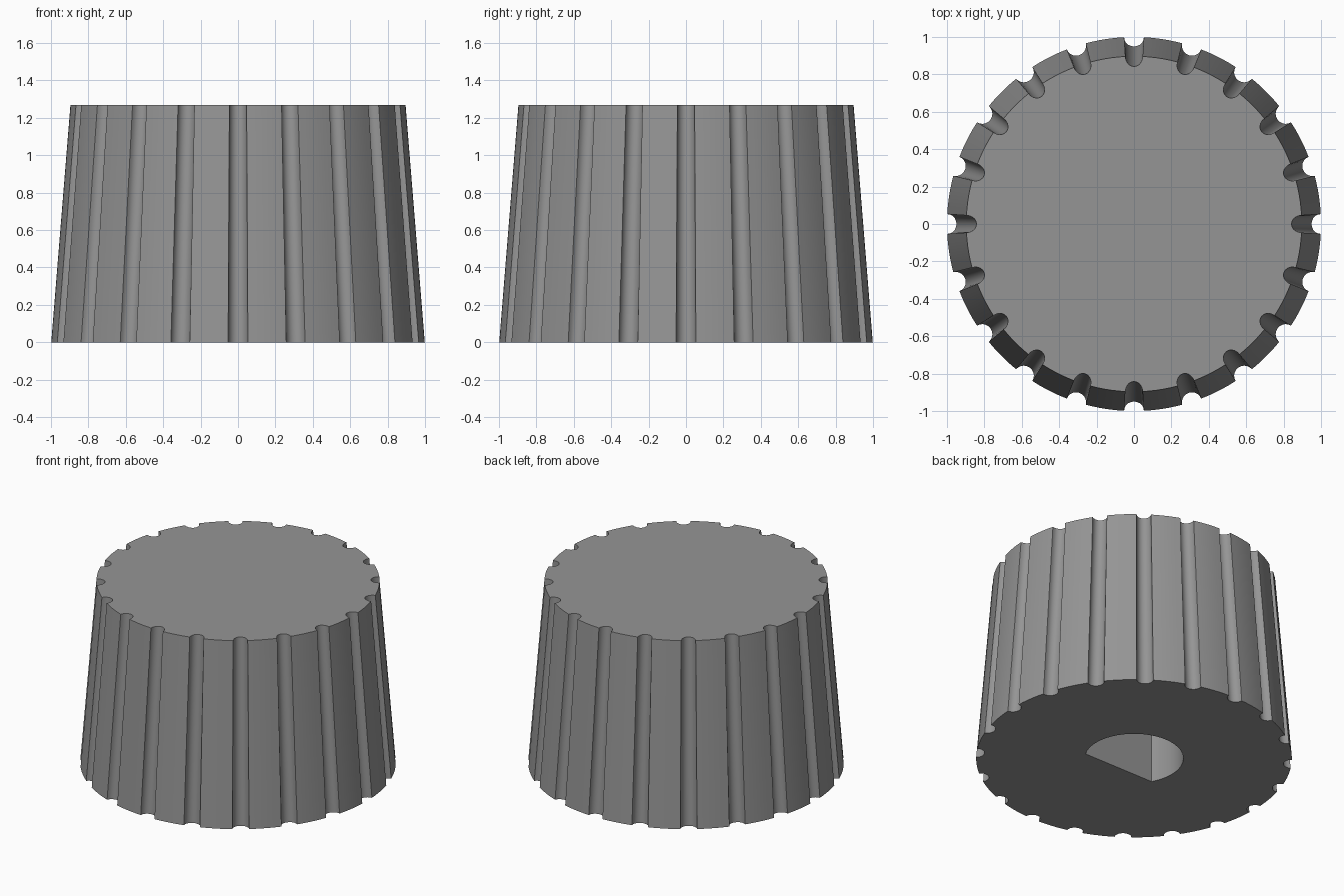
import bpy, bmesh, math

if "Cube" in bpy.data.objects:
    bpy.data.objects.remove(bpy.data.objects["Cube"])

HEIGHT = 1.27
GROOVES = 20
ARC_STEPS = 5        # facets on each rib
GROOVE_STEPS = 10    # facets in each groove
BORE_R, BORE_FLAT, BORE_DEPTH = 0.313, 0.153, 0.95


def fluted_ring(bm, r, half_w, depth, z):
    """Circle of radius r with evenly spaced half-round grooves."""
    pts = []
    half_a = math.asin(half_w / r)
    pitch = 2 * math.pi / GROOVES
    edge_r = r * math.cos(half_a)
    for g in range(GROOVES):
        a = g * pitch
        for i in range(GROOVE_STEPS):
            t = math.pi * i / GROOVE_STEPS
            rad = edge_r - (depth - (r - edge_r)) * math.sin(t)
            side = -half_w * math.cos(t)
            pts.append((rad * math.cos(a) - side * math.sin(a),
                        rad * math.sin(a) + side * math.cos(a)))
        for i in range(ARC_STEPS):
            b = a + half_a + (pitch - 2 * half_a) * i / ARC_STEPS
            pts.append((r * math.cos(b), r * math.sin(b)))
    return [bm.verts.new((x, y, z)) for x, y in pts]


def d_ring(bm, z, steps=32):
    """Round outline with one flat on the front side."""
    half = math.acos(BORE_FLAT / BORE_R)
    start, sweep = -math.pi / 2 + half, 2 * math.pi - 2 * half
    return [bm.verts.new((BORE_R * math.cos(start + sweep * i / steps),
                          BORE_R * math.sin(start + sweep * i / steps), z))
            for i in range(steps + 1)]


def loft(bm, a, b):
    n = len(a)
    for i in range(n):
        j = (i + 1) % n
        bm.faces.new((a[i], a[j], b[j], b[i]))


bm = bmesh.new()

# Tapered fluted side and flat top
bottom = fluted_ring(bm, 1.0, 0.053, 0.051, 0)
top = fluted_ring(bm, 0.897, 0.046, 0.055, HEIGHT)
loft(bm, bottom, top)
bm.faces.new(top)

# Blind D-shaped shaft bore
mouth = d_ring(bm, 0)
floor = d_ring(bm, BORE_DEPTH)
loft(bm, mouth, floor)
bm.faces.new(floor)

# Underside around the bore
rim = [e for e in bm.edges if e.is_boundary]
bmesh.ops.triangle_fill(bm, edges=rim, use_beauty=True)
bmesh.ops.recalc_face_normals(bm, faces=bm.faces[:])

mesh = bpy.data.meshes.new("knob")
bm.to_mesh(mesh)
bm.free()
knob = bpy.data.objects.new("knob", mesh)
bpy.context.collection.objects.link(knob)

grey = bpy.data.materials.new("mid_grey")
grey.diffuse_color = (0.3, 0.3, 0.3, 1)
grey.use_nodes = True
grey.node_tree.nodes["Principled BSDF"].inputs["Base Color"].default_value = grey.diffuse_color
mesh.materials.append(grey)

bpy.context.view_layer.objects.active = knob
knob.select_set(True)
bpy.ops.object.shade_smooth_by_angle(angle=math.radians(30))
